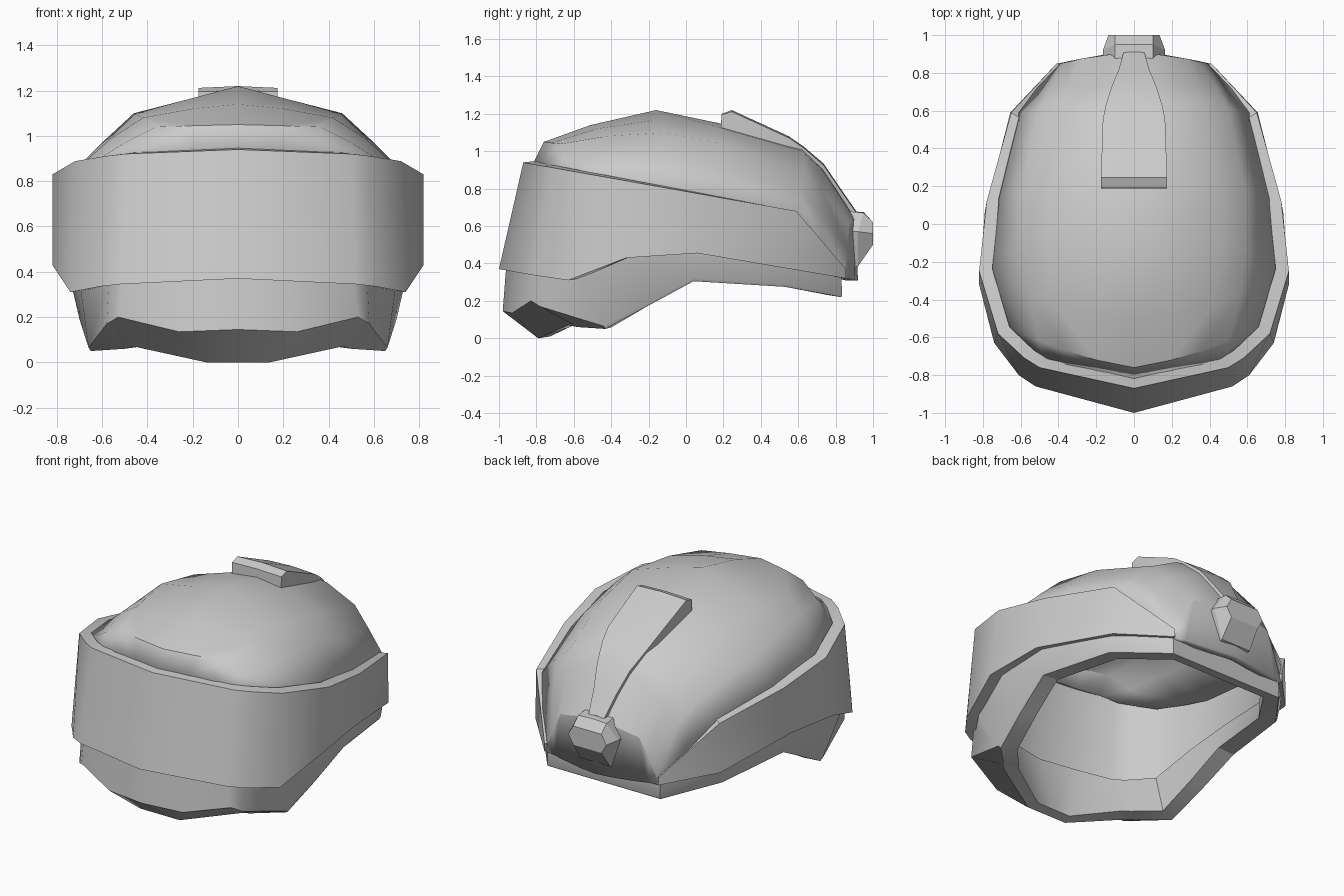
import bpy, bmesh, math


def skin(name, sections, closed=False, cap_first=False, cap_last=False, angle=30):
    """Skin a row of right-half sections, mirror to the left, smooth by angle."""
    bm = bmesh.new()
    rows = [[bm.verts.new(p) for p in s] for s in sections]
    n = len(rows[0])
    for a, b in zip(rows, rows[1:]):
        for i in range(n if closed else n - 1):
            j = (i + 1) % n
            bm.faces.new((a[i], a[j], b[j], b[i]))
    if cap_first:
        bm.faces.new(rows[0])
    if cap_last:
        bm.faces.new(rows[-1])
    bmesh.ops.mirror(bm, geom=bm.verts[:] + bm.edges[:] + bm.faces[:],
                     axis='X', merge_dist=0.001)
    bmesh.ops.remove_doubles(bm, verts=bm.verts[:], dist=0.001)
    bmesh.ops.recalc_face_normals(bm, faces=bm.faces[:])
    me = bpy.data.meshes.new(name)
    bm.to_mesh(me)
    bm.free()
    ob = bpy.data.objects.new(name, me)
    bpy.context.collection.objects.link(ob)
    bpy.ops.object.select_all(action='DESELECT')
    ob.select_set(True)
    bpy.context.view_layer.objects.active = ob
    bpy.ops.object.shade_smooth_by_angle(angle=math.radians(angle))
    return ob


def inset(ring, sx, sy, dz=0.0):
    return [(x * sx, y * sy, z + dz) for x, y, z in ring]


# Domed shell: cross-sections from forehead to nape, each from centre to rim
dome = skin("dome_shell", [
    [(0, -.82, .93), (.2, -.785, .92), (.36, -.75, .92), (.48, -.72, .91), (.56, -.66, .90)],
    [(0, -.76, 1.05), (.2, -.72, 1.045), (.36, -.67, 1.04), (.5, -.62, .97), (.66, -.55, .87)],
    [(0, -.51, 1.14), (.2, -.48, 1.12), (.42, -.43, 1.08), (.56, -.38, .99), (.73, -.35, .84)],
    [(0, -.16, 1.22), (.2, -.16, 1.167), (.46, -.12, 1.10), (.59, -.13, .98), (.76, -.2, .81)],
    [(0, .2, 1.145), (.2, .2, 1.12), (.45, .2, 1.04), (.59, .18, .91), (.73, .13, .75)],
    [(0, .62, 1.03), (.2, .62, 1.00), (.38, .64, .90), (.50, .61, .79), (.61, .59, .67)],
    [(0, .73, .92), (.14, .73, .90), (.35, .72, .80), (.44, .72, .66), (.51, .725, .51)],
    [(0, .90, .65), (.11, .90, .64), (.28, .875, .60), (.34, .86, .48), (.39, .85, .36)],
    [(0, .92, .31), (.11, .905, .31), (.25, .88, .315), (.33, .865, .32), (.40, .85, .32)],
])
sol = dome.modifiers.new("thickness", 'SOLIDIFY')
sol.thickness, sol.offset = .05, -1

# Wrap-around band: lower edge, sloping upper rim, and an inner wall
band_low = [(0, -1, .37), (.52, -.86, .345), (.61, -.80, .335), (.74, -.63, .31),
            (.82, -.32, .43), (.79, .06, .455), (.655, .59, .365), (.405, .855, .32)]
rim_plan = [(0, -.87), (.50, -.76), (.58, -.71), (.72, -.58), (.82, -.25), (.78, .12), (.65, .59)]
band_top = [(x, y, .94 - .178 * (y + .87)) for x, y in rim_plan] + [(.405, .855, .37)]
skin("side_band", list(zip(band_low, band_top, inset(band_top, .915, .94, .006),
                           inset(band_low, .90, .90, .01))), closed=True, cap_last=True)

# Chin, cheeks and neck guard: one closed ring
top = [(0, -.96, .40), (.26, -.90, .39), (.51, -.83, .38), (.57, -.77, .37), (.70, -.60, .36),
       (.76, -.30, .46), (.75, .06, .48), (.63, .58, .40), (.40, .83, .34), (0, .83, .34)]
mid = [(0, -.98, .145), (.26, -.93, .135), (.53, -.83, .20), (.58, -.78, .17), (.66, -.44, .065),
       (.70, -.20, .19), (.73, .04, .32), (.64, .53, .29), (.40, .835, .23), (0, .835, .23)]
low = [(0, -.79, 0), (.14, -.79, 0), (.46, -.63, .07), (.50, -.58, .06), (.65, -.43, .05),
       (.69, -.20, .175), (.72, .04, .305), (.63, .53, .275), (.40, .83, .22), (0, .83, .22)]
skin("chin_and_neck_guard", list(zip(top, mid, low, inset(low, .85, .92, .01),
                                     inset(top, .87, .88))), closed=True)

# Tapered fin over the back of the crown: (y, half width, top height)
fin = [[(0, .19, 1.20), (.175, .19, 1.195), (.175, .185, 1.08), (0, .185, 1.08)]]
for y, w, z in [(.245, .175, 1.22), (.55, .165, 1.08), (.63, .15, 1.025),
                (.735, .115, .935), (.82, .08, .81), (.91, .055, .68)]:
    fin.append([(0, y, z), (w, y, z - .008), (w, y - .06, z - .12), (0, y - .06, z - .12)])
skin("crown_fin", fin, cap_first=True, cap_last=True, angle=25)

# Faceted plug on the back, with a sloping underside
skin("rear_plug", [
    [(0, .86, .68), (.10, .86, .68), (.165, .86, .57), (.105, .86, .37), (0, .86, .37)],
    [(0, .95, .675), (.10, .95, .67), (.165, .92, .57), (.105, .92, .385), (0, .92, .385)],
    [(0, 1, .62), (.10, 1, .62), (.135, 1, .56), (.10, 1, .50), (0, 1, .50)],
], cap_first=True, cap_last=True, angle=15)
